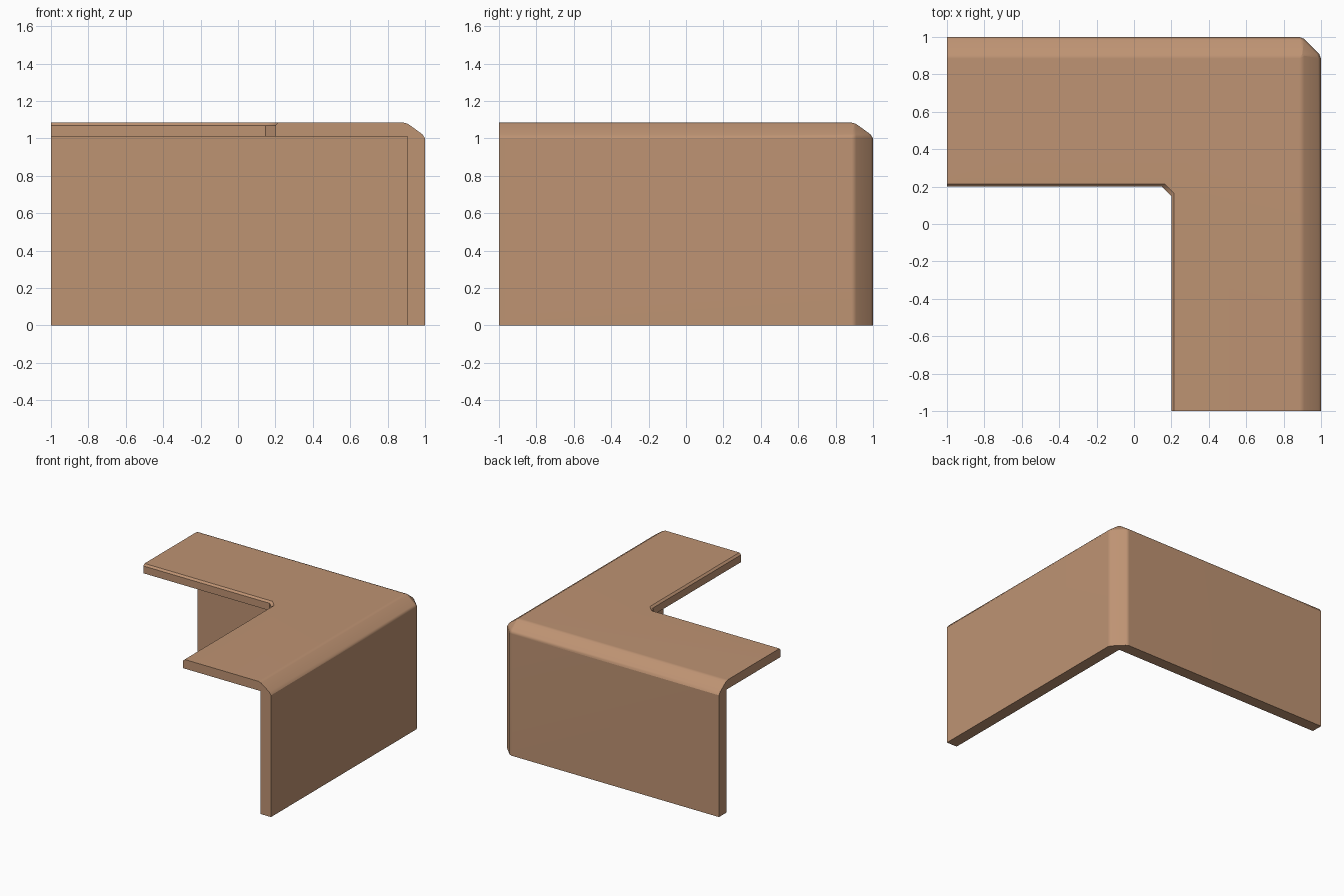
import bpy, bmesh, math

if "Cube" in bpy.data.objects:
    bpy.data.objects.remove(bpy.data.objects["Cube"])

# Single flat tan colour
tan = bpy.data.materials.new("tan_brown")
tan.diffuse_color = (0.515, 0.292, 0.171, 1)
tan.use_nodes = True
tan.node_tree.nodes["Principled BSDF"].inputs["Base Color"].default_value = tan.diffuse_color

# Cross-section of the arm: (outward distance, height, corner cut, corner rounding)
profile = [
    (0.2, 1.01, 0.052, 0), (0.2, 1.07, 0.052, 0), (0.215, 1.085, 0.052, 0),  # inner lip
    (0.885, 1.085, 0, 0), (0.91, 1.077, 0.01, 1),                            # rounded shoulder
    (0.985, 1.023, 0.085, 1), (1, 1.0, 0.1, 1),
    (1, 0, 0.1, 1), (0.905, 0, 0, 0), (0.905, 1.01, 0, 0),                   # wall
]


def stations(u, c, r):
    """Path of one profile point: left end, cut corner, front end."""
    a, b = c * (1 + 0.15 * r), c * (1 - 0.1 * r)
    d = c * 0.1 * r
    half = [(-1, u), (u - a, u), (u - b, u - d)]
    return half + [(y, x) for x, y in reversed(half)]


# Sweep the cross-section around the corner
bm = bmesh.new()
rows = [[bm.verts.new((x, y, z)) for x, y in stations(u, c, r)] for u, z, c, r in profile]
for i, row in enumerate(rows):
    nxt = rows[(i + 1) % len(rows)]
    for j in range(len(row) - 1):
        bm.faces.new((row[j], row[j + 1], nxt[j + 1], nxt[j]))
# End caps
bm.faces.new([row[0] for row in rows])
bm.faces.new([row[-1] for row in reversed(rows)])
bmesh.ops.remove_doubles(bm, verts=bm.verts, dist=0.0005)
bmesh.ops.recalc_face_normals(bm, faces=bm.faces)

mesh = bpy.data.meshes.new("corner_trim")
bm.to_mesh(mesh)
bm.free()
mesh.materials.append(tan)
trim = bpy.data.objects.new("corner_trim", mesh)
bpy.context.collection.objects.link(trim)

# Smooth the rounded edges while keeping the large faces flat
bpy.context.view_layer.objects.active = trim
trim.select_set(True)
bpy.ops.object.shade_smooth_by_angle(angle=math.radians(32))
weighted = trim.modifiers.new("flat_faces", 'WEIGHTED_NORMAL')
weighted.keep_sharp = True
